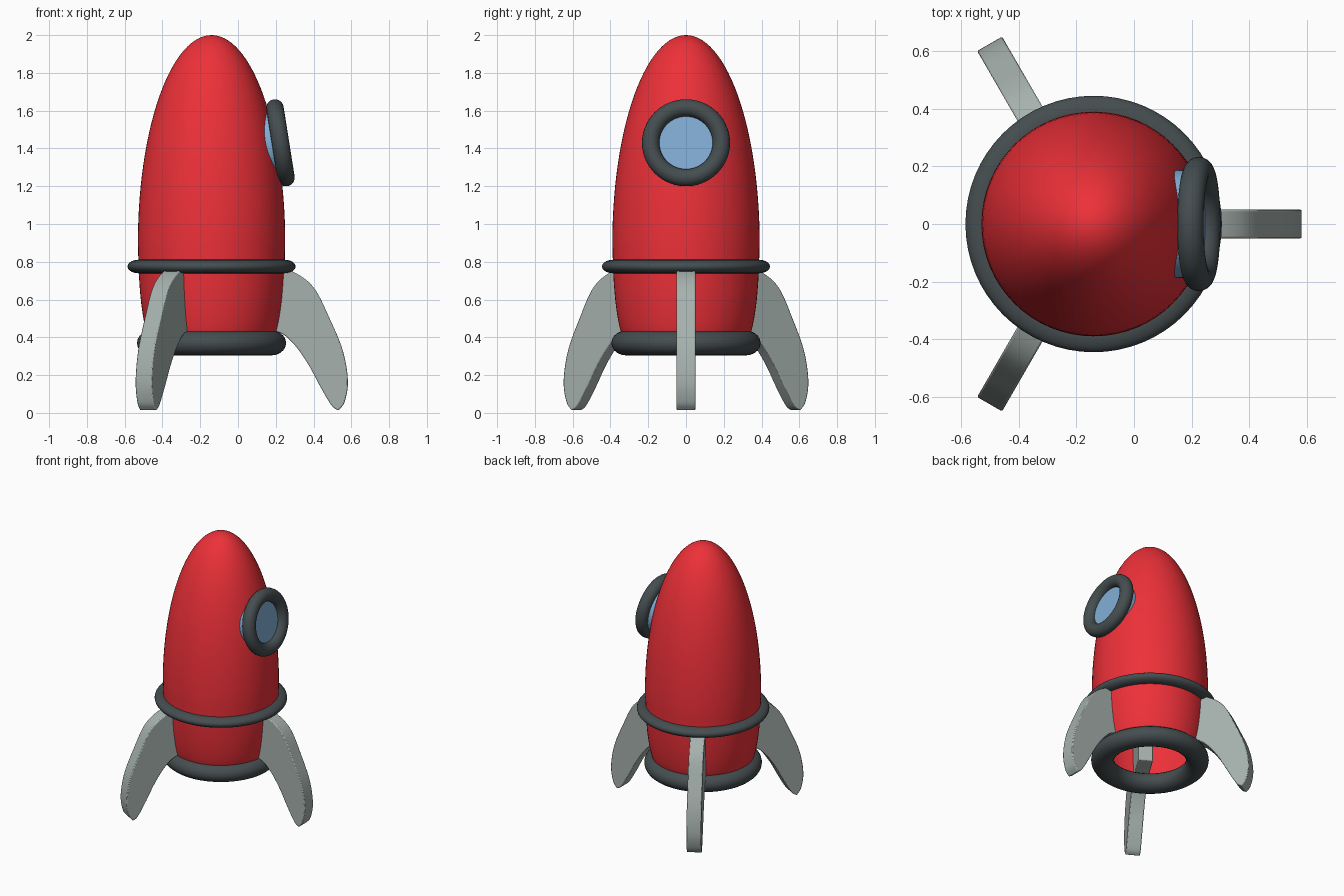
import bpy, bmesh, math
from mathutils import Vector, Matrix

if "Cube" in bpy.data.objects:
    bpy.data.objects.remove(bpy.data.objects["Cube"])

AXIS_X = -0.14  # the hull axis is off-centre


def material(name, rgb):
    m = bpy.data.materials.new(name)
    m.diffuse_color = (*rgb, 1)
    m.use_nodes = True
    m.node_tree.nodes["Principled BSDF"].inputs["Base Color"].default_value = m.diffuse_color
    return m


RED = material("red_paint", (0.85, 0.03, 0.04))
DARK = material("dark_trim", (0.06, 0.075, 0.08))
LIGHT = material("fin_grey", (0.38, 0.44, 0.42))
BLUE = material("blue_glass", (0.22, 0.42, 0.66))


def smooth_path(pts, steps=6):
    """Catmull-Rom curve through 2D points."""
    p = [Vector(q) for q in pts]
    p = [2 * p[0] - p[1]] + p + [2 * p[-1] - p[-2]]
    out = []
    for a, b, c, d in zip(p, p[1:], p[2:], p[3:]):
        for i in range(steps):
            t = i / steps
            out.append(0.5 * (2 * b + (c - a) * t + (2 * a - 5 * b + 4 * c - d) * t * t
                              + (3 * b - a - 3 * c + d) * t ** 3))
    return out + [p[-2]]


def finish(obj, name, mat, angle=40):
    obj.name = name
    obj.data.materials.append(mat)
    bpy.ops.object.select_all(action='DESELECT')
    obj.select_set(True)
    bpy.context.view_layer.objects.active = obj
    bpy.ops.object.shade_smooth_by_angle(angle=math.radians(angle))
    return obj


def from_bmesh(bm, name, mat, angle=40):
    bmesh.ops.recalc_face_normals(bm, faces=bm.faces)
    me = bpy.data.meshes.new(name)
    bm.to_mesh(me)
    bm.free()
    obj = bpy.data.objects.new(name, me)
    bpy.context.collection.objects.link(obj)
    return finish(obj, name, mat, angle)


def ring(name, loc, major, minor, zscale=1.0, tilt=0.0):
    bpy.ops.mesh.primitive_torus_add(location=loc, rotation=(0, tilt, 0), major_radius=major,
                                     minor_radius=minor, major_segments=64, minor_segments=20)
    obj = bpy.context.object
    obj.scale.z = zscale
    return finish(obj, name, DARK, 60)


# Hull: open-bottomed lathed shell, elliptical nose above z = 0.9
lower = smooth_path([(0.31, 0.37), (0.345, 0.43), (0.37, 0.56), (0.384, 0.72), (0.39, 0.9)])
nose = [Vector((0.39 * math.cos(a), 0.9 + 1.1 * math.sin(a)))
        for a in (math.pi / 2 * i / 28 for i in range(1, 29))]
bm = bmesh.new()
vs = [bm.verts.new((max(p.x, 0), 0, p.y)) for p in lower + nose]
edges = [bm.edges.new(e) for e in zip(vs, vs[1:])]
bmesh.ops.spin(bm, geom=vs + edges, cent=(0, 0, 0), axis=(0, 0, 1),
               angle=math.tau, steps=64, use_duplicate=False)
bmesh.ops.remove_doubles(bm, verts=bm.verts, dist=1e-4)
hull = from_bmesh(bm, "hull", RED, 60)
hull.location.x = AXIS_X

# Waist band and nozzle ring
ring("waist_band", (AXIS_X, 0, 0.775), 0.387, 0.058, 0.62)
ring("nozzle_ring", (AXIS_X, 0, 0.37), 0.318, 0.077, 0.85)

# Porthole: tilted frame with a glass plug running into the hull
tilt = math.radians(90 - 9)
normal = Vector((math.sin(tilt), 0, math.cos(tilt)))
centre = Vector((0.225, 0, 1.43))
ring("porthole_frame", centre, 0.187, 0.046, 1.0, tilt)
bpy.ops.mesh.primitive_cylinder_add(vertices=64, radius=0.187, depth=0.13,
                                    location=centre - normal * 0.065, rotation=(0, tilt, 0))
finish(bpy.context.object, "porthole_glass", BLUE)

# Fins: one swept outline, extruded and repeated three times around the hull
outer = smooth_path([(0.16, 0.75), (0.33, 0.765), (0.43, 0.748), (0.54, 0.665), (0.625, 0.5),
                     (0.695, 0.33), (0.722, 0.17), (0.705, 0.06), (0.672, 0.012)])
inner = smooth_path([(0.672, 0.012), (0.635, 0.04), (0.575, 0.14), (0.51, 0.26), (0.43, 0.37),
                     (0.345, 0.43), (0.16, 0.46)])
outline = outer + inner[1:]
for i in range(3):
    bm = bmesh.new()
    face = bm.faces.new([bm.verts.new((p.x, -0.05, p.y)) for p in outline])
    new = bmesh.ops.extrude_face_region(bm, geom=[face])["geom"]
    bmesh.ops.translate(bm, vec=(0, 0.1, 0), verts=[v for v in new if isinstance(v, bmesh.types.BMVert)])
    bmesh.ops.rotate(bm, cent=(0, 0, 0), matrix=Matrix.Rotation(i * math.tau / 3, 3, 'Z'), verts=bm.verts)
    fin = from_bmesh(bm, f"fin_{i + 1}", LIGHT)
    fin.location.x = AXIS_X
    bev = fin.modifiers.new("soft_edges", 'BEVEL')
    bev.width, bev.segments = 0.006, 2
    bev.limit_method, bev.angle_limit = 'ANGLE', math.radians(50)
